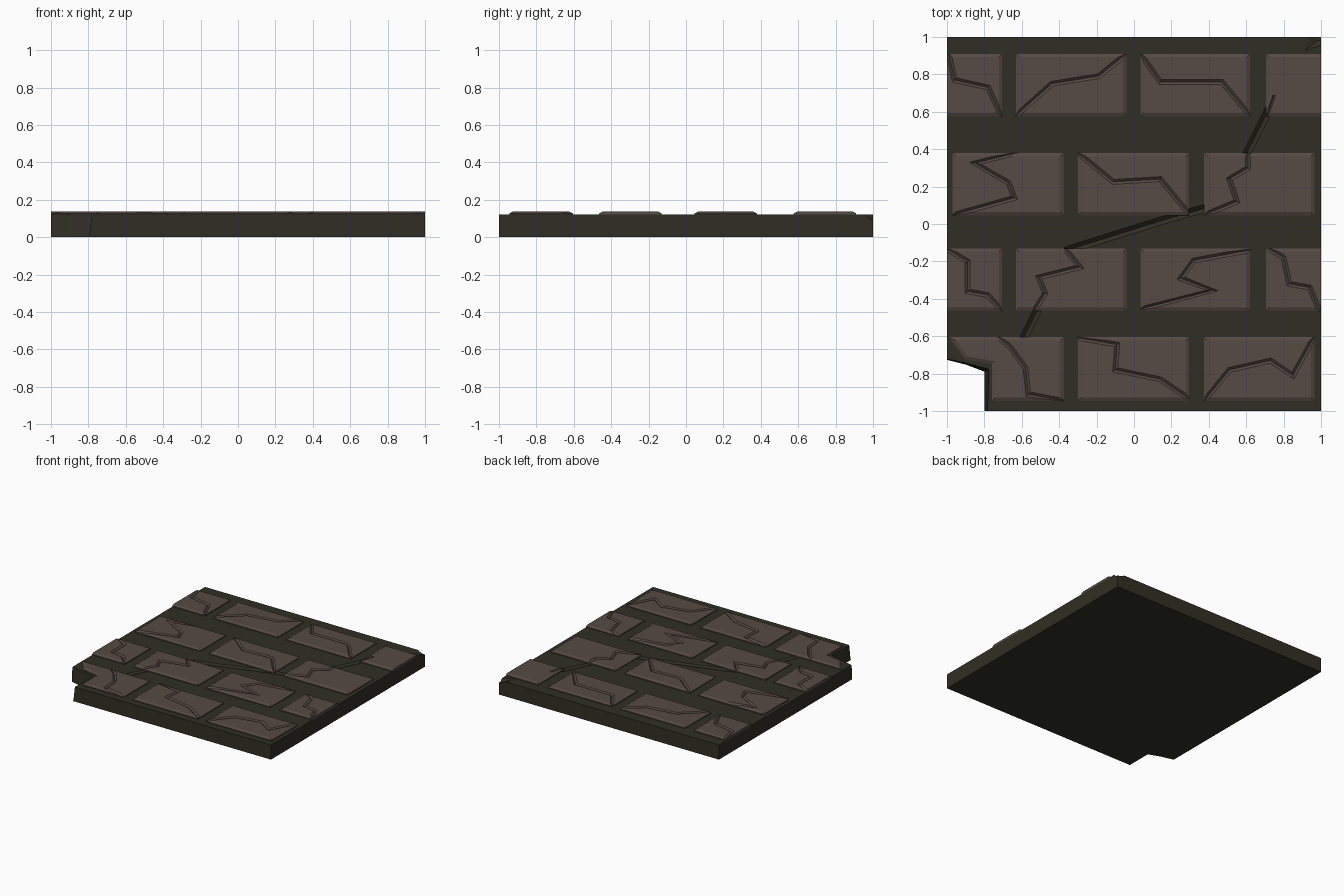
import bpy, bmesh
from mathutils import Vector

if "Cube" in bpy.data.objects:
    bpy.data.objects.remove(bpy.data.objects["Cube"])

SLAB_TOP, BRICK_TOP = 0.12, 0.136


def material(name, rgb):
    m = bpy.data.materials.new(name)
    m.diffuse_color = (*rgb, 1)
    m.use_nodes = True
    m.node_tree.nodes["Principled BSDF"].inputs["Base Color"].default_value = m.diffuse_color
    return m


MORTAR = material("dark olive mortar", (0.030, 0.028, 0.018))
BRICK = material("dull brown brick", (0.092, 0.067, 0.058))


def offset(pts, d, closed):
    """Mitred offset of a path to its left by d."""
    n, out = len(pts), []
    for i, p in enumerate(pts):
        a = p - pts[i - 1] if closed or i > 0 else pts[1] - p
        b = pts[(i + 1) % n] - p if closed or i < n - 1 else a
        na = Vector((-a.y, a.x)).normalized()
        nb = Vector((-b.y, b.x)).normalized()
        m = (na + nb).normalized()
        out.append(p + m * d / max(m.dot(na), 0.42))
    return out


def loft(name, rings, mat=None):
    """Solid skinned through rings of 3D points, capped at both ends."""
    bm = bmesh.new()
    loops = [[bm.verts.new(c) for c in r] for r in rings]
    n = len(loops[0])
    for lo, hi in zip(loops, loops[1:]):
        for i in range(n):
            j = (i + 1) % n
            bm.faces.new((lo[i], lo[j], hi[j], hi[i]))
    bm.faces.new(loops[0][::-1])
    bm.faces.new(loops[-1])
    bmesh.ops.recalc_face_normals(bm, faces=bm.faces)
    me = bpy.data.meshes.new(name)
    bm.to_mesh(me)
    bm.free()
    ob = bpy.data.objects.new(name, me)
    bpy.context.collection.objects.link(ob)
    if mat:
        me.materials.append(mat)
    return ob


def cut(ob, cutter):
    mod = ob.modifiers.new("cut", 'BOOLEAN')
    mod.operation, mod.solver, mod.object = 'DIFFERENCE', 'EXACT', cutter
    bpy.context.view_layer.objects.active = ob
    bpy.ops.object.modifier_apply(modifier=mod.name)
    bpy.data.objects.remove(cutter)


def groove(path, width, depth, top):
    """V-shaped cutter along a crack, run out a little past its ends."""
    p = [Vector(c) for c in path]
    p[0] = p[0] + (p[0] - p[1]).normalized() * 0.03
    p[-1] = p[-1] + (p[-1] - p[-2]).normalized() * 0.03
    rise = 0.006
    w = width / 2 * (depth + rise) / depth
    sides = zip(offset(p, w, False), offset(p, -w, False), p)
    return loft("crack_cutter", [[(*l, top + rise), (*r, top + rise), (*c, top - depth)]
                                 for l, r, c in sides])


def brick(name, outline, crack, width=0.026):
    base = [Vector(c) for c in outline]
    face = offset(base, 0.018, True)
    for b, f in zip(base, face):          # no bevel where the slab edge slices the brick
        if abs(b.x) == 1:
            f.x = b.x
    ob = loft(name, [[(*c, SLAB_TOP - 0.004) for c in base],
                     [(*c, SLAB_TOP + 0.007) for c in base],
                     [(*c, BRICK_TOP) for c in face]], BRICK)
    cut(ob, groove(crack, width, 0.012, BRICK_TOP))


# Mortar slab
square = [(-1, -1), (1, -1), (1, 1), (-1, 1)]
slab = loft("mortar_slab", [[(*c, 0) for c in square], [(*c, SLAB_TOP) for c in square]], MORTAR)

# Broken front-left corner, with walls leaning slightly outward
low = [(-1.1, -1.1), (-0.80, -1.1), (-0.80, -0.79), (-0.9, -0.752), (-1.1, -0.70)]
high = [(-1.1, -1.1), (-0.785, -1.1), (-0.775, -0.775), (-0.9, -0.742), (-1.1, -0.70)]
cut(slab, loft("corner_cutter", [[(*c, -0.01) for c in low], [(*c, 0.13) for c in high]]))

# Small chip in the back-right corner
cut(slab, loft("chip_cutter", [[(0.98, 0.98, 0.10), (1.05, 0.98, 0.09), (1.05, 1.05, 0.09), (0.98, 1.05, 0.10)],
                               [(0.88, 0.90, 0.13), (1.05, 0.96, 0.13), (1.05, 1.05, 0.13), (0.96, 1.05, 0.13)]]))

# Long crack wandering through the mortar
for path in ([(0.71, 0.59), (0.60, 0.37)],
             [(0.42, 0.095), (0.17, 0.025), (-0.34, -0.135)],
             [(-0.51, -0.45), (-0.585, -0.60)]):
    cut(slab, groove(path, 0.042, 0.02, SLAB_TOP))

# Bricks in running bond
SPANS_A = [(-1, -0.705), (-0.63, -0.04), (0.035, 0.62), (0.705, 1)]
SPANS_B = [(-0.97, -0.375), (-0.30, 0.295), (0.375, 0.965)]
row_1 = [
    [(-0.99, 0.91), (-0.96, 0.77), (-0.78, 0.73), (-0.71, 0.58)],
    [(-0.63, 0.58), (-0.44, 0.75), (-0.19, 0.79), (-0.04, 0.91)],
    [(0.035, 0.91), (0.14, 0.76), (0.47, 0.76), (0.62, 0.58)],
    [(0.71, 0.57), (0.74, 0.66)]]
row_2 = [
    [(-0.63, 0.38), (-0.85, 0.325), (-0.67, 0.22), (-0.64, 0.14), (-0.96, 0.05)],
    [(-0.30, 0.38), (-0.11, 0.225), (0.14, 0.24), (0.29, 0.06)],
    [(0.61, 0.38), (0.61, 0.30), (0.51, 0.24), (0.55, 0.12), (0.38, 0.05)]]
row_3 = [
    [(-0.99, -0.14), (-0.89, -0.20), (-0.89, -0.36), (-0.78, -0.38), (-0.71, -0.46)],
    [(-0.37, -0.13), (-0.29, -0.23), (-0.51, -0.285), (-0.475, -0.37), (-0.53, -0.46)],
    [(0.62, -0.14), (0.32, -0.195), (0.25, -0.29), (0.42, -0.355), (0.035, -0.455)],
    [(0.72, -0.13), (0.80, -0.18), (0.83, -0.32), (0.94, -0.34), (0.99, -0.46)]]
row_4 = [
    [(-0.73, -0.60), (-0.66, -0.66), (-0.58, -0.77), (-0.565, -0.91), (-0.38, -0.945)],
    [(-0.29, -0.61), (-0.09, -0.645), (-0.10, -0.78), (0.14, -0.83), (0.29, -0.93)],
    [(0.38, -0.94), (0.51, -0.78), (0.73, -0.73), (0.85, -0.81), (0.96, -0.61)]]

rows = [(0.575, 0.91, SPANS_A, row_1), (0.045, 0.38, SPANS_B, row_2),
        (-0.465, -0.13, SPANS_A, row_3), (-0.945, -0.605, SPANS_B, row_4)]
for r, (y0, y1, spans, cracks) in enumerate(rows, 1):
    for k, ((x0, x1), crack) in enumerate(zip(spans, cracks), 1):
        outline = [(x0, y0), (x1, y0), (x1, y1), (x0, y1)]
        if (r, k) == (4, 1):              # brick broken along the missing corner
            outline = [(-0.76, y0), (x1, y0), (x1, y1), (-0.99, y1), (-0.90, -0.725), (-0.76, -0.75)]
        brick(f"brick_row{r}_{k}", outline, crack, 0.014 if (r, k) == (1, 4) else 0.026)
